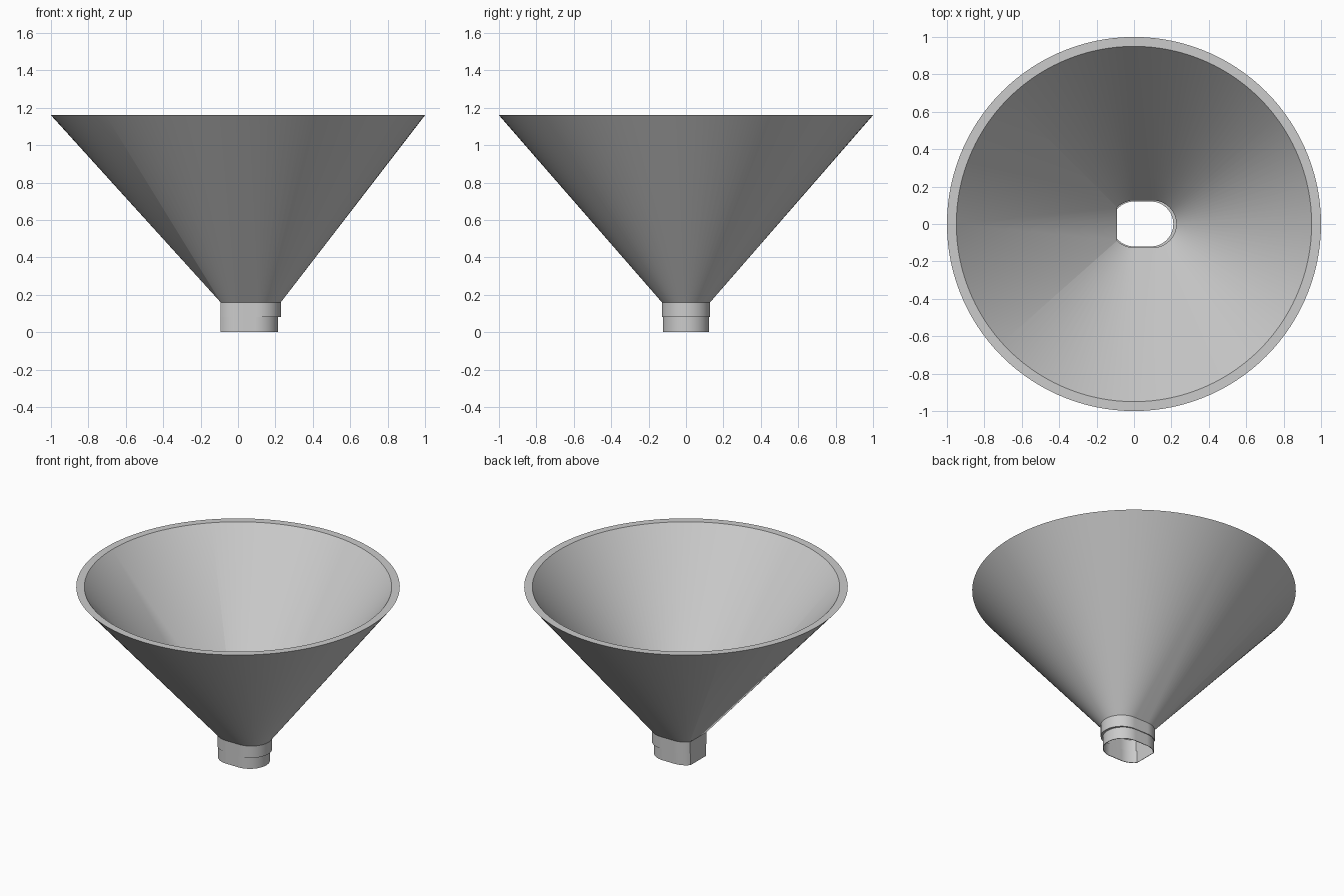
import bpy, bmesh, math

cube = bpy.data.objects.get("Cube")
if cube:
    bpy.data.objects.remove(cube, do_unlink=True)

grey = bpy.data.materials.new("light grey")
grey.use_nodes = True
colour = (0.6, 0.6, 0.6, 1)
grey.diffuse_color = colour
grey.node_tree.nodes["Principled BSDF"].inputs["Base Color"].default_value = colour

SIDES = 120


def directions():
    """Angles round the outline; doubled where the spout has a straight side."""
    quarter = SIDES // 4
    for q in range(4):
        for i in range(quarter + 1):
            yield math.tau * (q * quarter + i) / SIDES - math.pi, q


def circle(radius, z):
    return [(radius * math.cos(a), radius * math.sin(a), z) for a, q in directions()]


def slot(radius, shift, flat, z):
    """Rounded slot, its +x end moved out by shift and its -x end cut flat."""
    corner = math.acos(flat / radius)
    points = []
    for a, q in directions():
        a = max(-corner, min(corner, a))
        x = radius * math.cos(a) + (shift if q in (1, 2) else 0)
        points.append((x, radius * math.sin(a), z))
    return points


def loft(name, rings):
    """Closed shell through a loop of matching rings."""
    bm = bmesh.new()
    rows = [[bm.verts.new(p) for p in ring] for ring in rings]
    for lower, upper in zip(rows, rows[1:] + rows[:1]):
        for i in range(len(lower)):
            j = (i + 1) % len(lower)
            bm.faces.new((lower[i], lower[j], upper[j], upper[i]))
    bmesh.ops.remove_doubles(bm, verts=bm.verts, dist=0.0002)
    bmesh.ops.dissolve_degenerate(bm, edges=bm.edges, dist=0.0002)
    bmesh.ops.recalc_face_normals(bm, faces=bm.faces)
    mesh = bpy.data.meshes.new(name)
    bm.to_mesh(mesh)
    bm.free()
    mesh.materials.append(grey)
    obj = bpy.data.objects.new(name, mesh)
    bpy.context.collection.objects.link(obj)
    bpy.ops.object.select_all(action="DESELECT")
    obj.select_set(True)
    bpy.context.view_layer.objects.active = obj
    bpy.ops.object.shade_smooth_by_angle(angle=math.radians(25))
    return obj


# Funnel, collar and stepped spout as one continuous shell
loft("funnel", [
    slot(0.124, 0.09, -0.093, 0),
    slot(0.124, 0.09, -0.093, 0.08),
    slot(0.129, 0.10, -0.093, 0.08),
    slot(0.129, 0.10, -0.093, 0.16),
    circle(1, 1.16),
    circle(0.95, 1.16),
    slot(0.126, 0.10, -0.09, 0.165),
    slot(0.126, 0.10, -0.09, 0.083),
    slot(0.12, 0.09, -0.09, 0.083),
    slot(0.12, 0.09, -0.09, 0),
])
